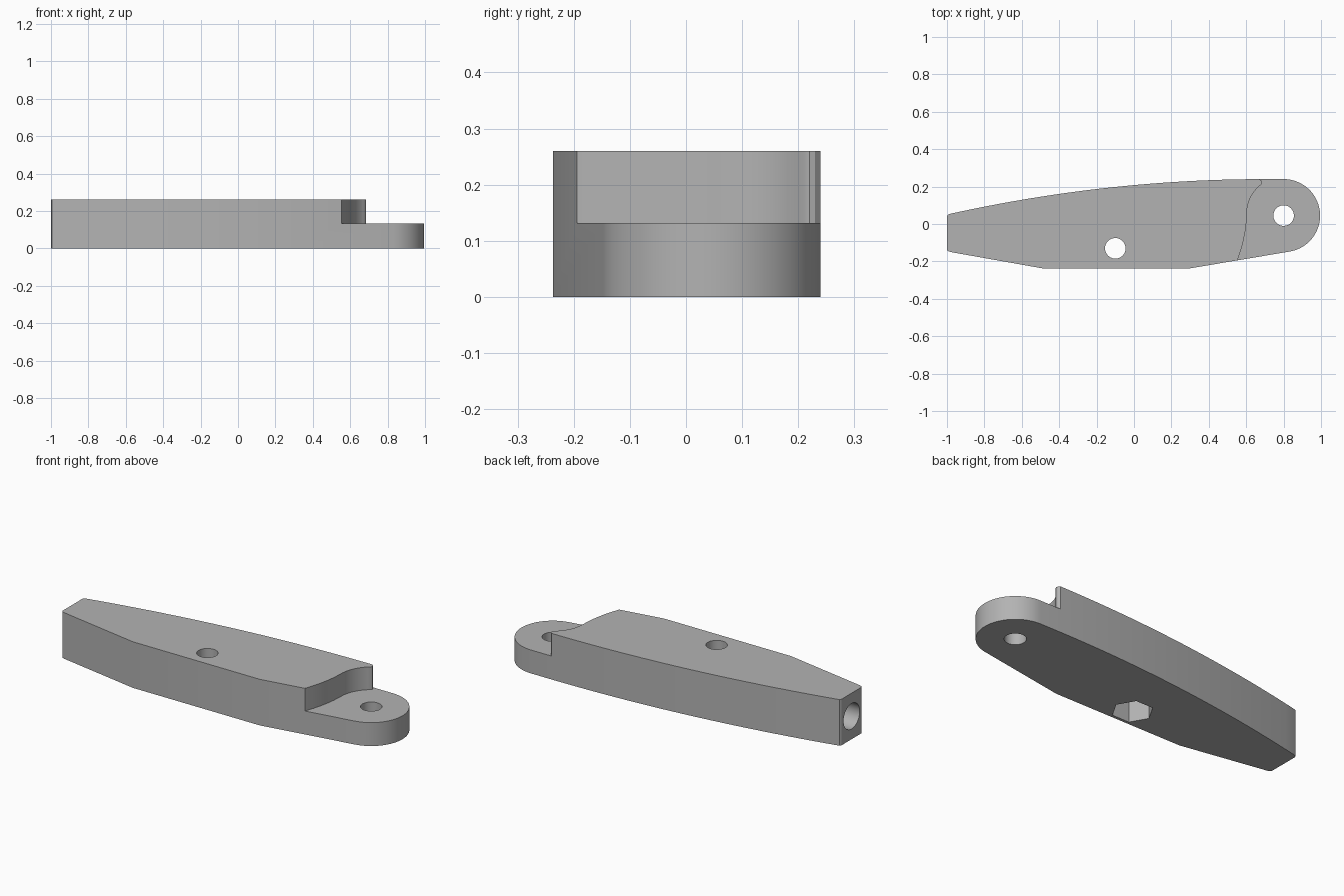
import bpy
import bmesh
from math import cos, sin, radians, pi
from mathutils import Matrix

cube = bpy.data.objects.get("Cube")
if cube:
    bpy.data.objects.remove(cube)

THICK, STEP_Z = 0.26, 0.132
PIVOT = (0.8, 0.045)
BOLT = (-0.1, -0.13)

grey = bpy.data.materials.new("plain grey")
grey.use_nodes = True
grey.diffuse_color = (0.45, 0.45, 0.45, 1)
grey.node_tree.nodes["Principled BSDF"].inputs["Base Color"].default_value = (0.45, 0.45, 0.45, 1)


def arc(center, r, start, end, n):
    """Points along an arc, angles in degrees."""
    angles = [radians(start + (end - start) * i / n) for i in range(n + 1)]
    return [(center[0] + r * cos(a), center[1] + r * sin(a)) for a in angles]


def prism(name, points, z0, z1):
    """Closed plan outline extruded between two heights."""
    bm = bmesh.new()
    face = bm.faces.new([bm.verts.new((x, y, z0)) for x, y in points])
    top = bmesh.ops.extrude_face_region(bm, geom=[face])
    verts = [v for v in top["geom"] if isinstance(v, bmesh.types.BMVert)]
    bmesh.ops.translate(bm, verts=verts, vec=(0, 0, z1 - z0))
    bmesh.ops.recalc_face_normals(bm, faces=bm.faces)
    mesh = bpy.data.meshes.new(name)
    bm.to_mesh(mesh)
    bm.free()
    mesh.materials.append(grey)
    obj = bpy.data.objects.new(name, mesh)
    bpy.context.collection.objects.link(obj)
    return obj


def cylinder(name, center, r, sides, z0, z1):
    return prism(name, arc(center, r, 0, 360 * (sides - 1) / sides, sides - 1), z0, z1)


# Arm outline: straight front edges, rounded pivot end, bowed back edge
outline = [(-1, -0.135), (-0.995, -0.145), (-0.98, -0.15), (-0.49, -0.237), (0.3, -0.237)]
outline += arc(PIVOT, 0.195, -81, 90, 36)
for i in range(25):
    x = 0.68 - 1.66 * i / 24
    outline.append((x, 0.24 - 0.0655 * (0.7 - x) ** 2))
outline += [(-0.994, 0.05), (-1, 0.04)]
arm = prism("lever_arm", outline, 0, THICK)

# Raised body ends in a curved shoulder above the thin pivot tab
shoulder = [(0.535, -0.26), (0.553, -0.195), (0.57, -0.145), (0.583, -0.1),
            (0.594, -0.045), (0.6, 0.0)]
shoulder += arc((0.8, 0.055), 0.197, 180, 132, 10)
shoulder += [(0.68, 0.21), (0.685, 0.22), (0.682, 0.23), (0.672, 0.239), (0.66, 0.28)]
cutters = [prism("tab_clearance", shoulder + [(1.1, 0.28), (1.1, -0.26)], STEP_Z, 0.4)]

# Pivot hole, bolt hole and hexagonal nut pocket underneath
cutters.append(cylinder("pivot_hole", PIVOT, 0.055, 40, -0.1, 0.4))
cutters.append(cylinder("bolt_hole", BOLT, 0.055, 40, -0.1, 0.4))
cutters.append(cylinder("nut_pocket", BOLT, 0.105, 6, -0.1, 0.13))

# Blind round socket in the narrow end
socket = cylinder("end_socket", (0, 0), 0.072, 40, -0.1, 0.6)
socket.data.transform(Matrix.Translation((-1, -0.048, 0.13)) @ Matrix.Rotation(pi / 2, 4, "Y"))
cutters.append(socket)

bpy.context.view_layer.objects.active = arm
for cutter in cutters:
    cutter.hide_render = True
    mod = arm.modifiers.new(cutter.name, "BOOLEAN")
    mod.operation = "DIFFERENCE"
    mod.solver = "EXACT"
    mod.object = cutter
    bpy.ops.object.modifier_apply(modifier=mod.name)
    bpy.data.objects.remove(cutter)

for obj in bpy.context.selected_objects:
    obj.select_set(False)
arm.select_set(True)
bpy.ops.object.shade_smooth_by_angle(angle=radians(30))
